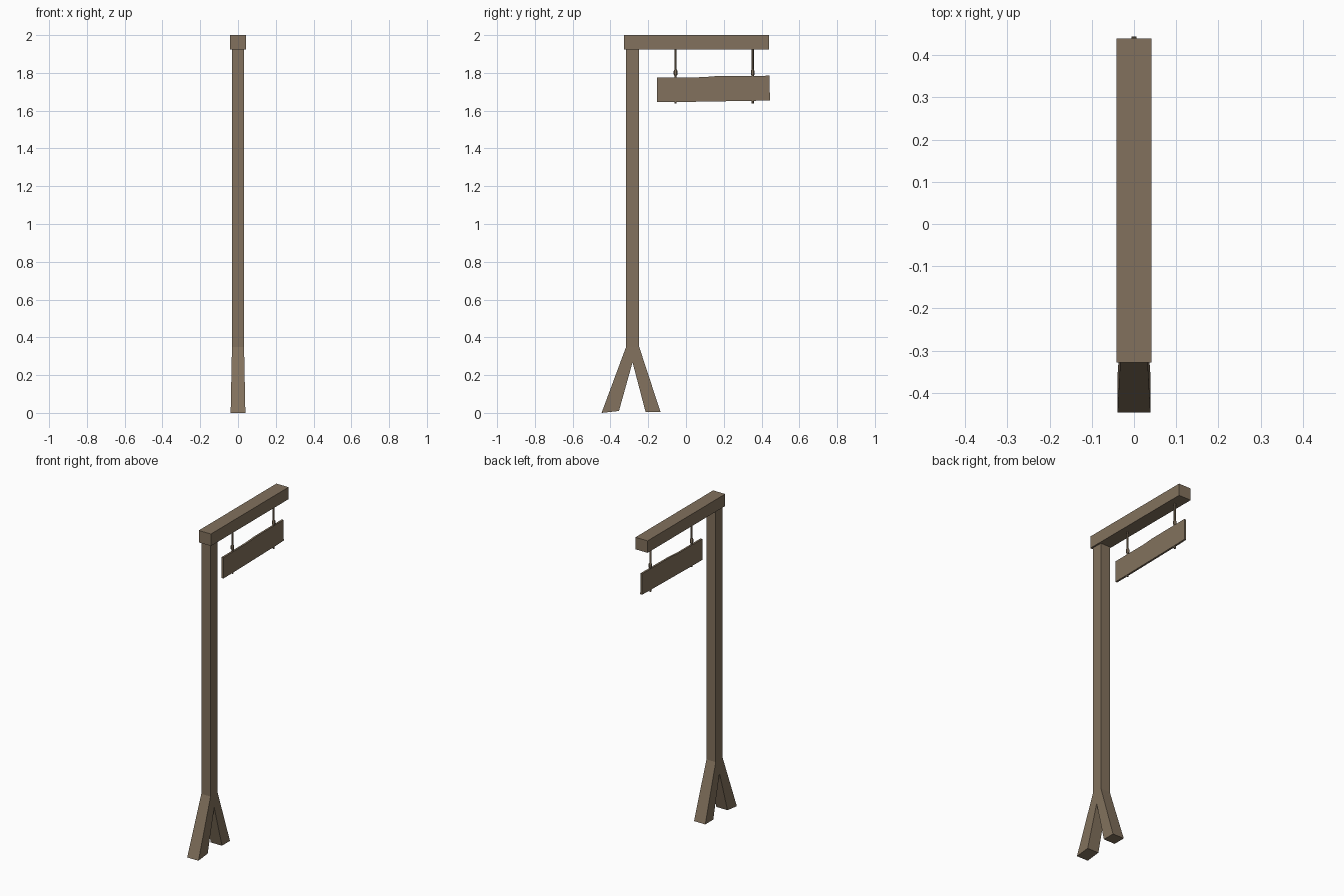
import bpy, bmesh

if "Cube" in bpy.data.objects:
    bpy.data.objects.remove(bpy.data.objects["Cube"])

wood = bpy.data.materials.new("weathered_wood")
wood.diffuse_color = (0.225, 0.167, 0.110, 1)
wood.use_nodes = True
wood.node_tree.nodes["Principled BSDF"].inputs["Base Color"].default_value = wood.diffuse_color


def finish(name, bm):
    bmesh.ops.recalc_face_normals(bm, faces=bm.faces)
    me = bpy.data.meshes.new(name)
    bm.to_mesh(me)
    bm.free()
    me.materials.append(wood)
    ob = bpy.data.objects.new(name, me)
    bpy.context.collection.objects.link(ob)
    return ob


def slab(name, profile, half_width):
    """Side profile of (y, z) points, spread to +-half_width(z) in x."""
    bm = bmesh.new()
    left, right = [[bm.verts.new((s * half_width(z), y, z)) for y, z in profile]
                   for s in (-1, 1)]
    bm.faces.new(left)
    bm.faces.new(right[::-1])
    n = len(profile)
    for i in range(n):
        j = (i + 1) % n
        bm.faces.new((left[i], right[i], right[j], left[j]))
    return finish(name, bm)


def box(name, y0, y1, z0, z1, hw):
    return slab(name, [(y0, z0), (y1, z0), (y1, z1), (y0, z1)], lambda z: hw)


def rod(name, y, sections):
    """Six-sided turned rod through (radius, z) sections."""
    bm = bmesh.new()
    rings = []
    for r, z in sections:
        ring = bmesh.ops.create_circle(bm, segments=6, radius=r)["verts"]
        for v in ring:
            v.co.y += y
            v.co.z = z
        rings.append(ring)
    for a, b in zip(rings, rings[1:]):
        for i in range(6):
            j = (i + 1) % 6
            bm.faces.new((a[i], a[j], b[j], b[i]))
    bm.faces.new(rings[0])
    bm.faces.new(rings[-1])
    return finish(name, bm)


# upright post and top beam
box("post", -0.317, -0.248, 0.35, 1.925, 0.032)
box("beam", -0.328, 0.44, 1.925, 2.0, 0.042)

# splayed two-legged foot, widening towards the ground
slab("forked_foot",
     [(-0.317, 0.35), (-0.447, 0.0), (-0.355, 0.01), (-0.283, 0.268),
      (-0.214, 0.005), (-0.135, 0.005), (-0.248, 0.35)],
     lambda z: 0.039 - 0.02 * z)

# slightly crooked hanging board
slab("sign_board",
     [(-0.153, 1.645), (-0.02, 1.646), (0.40, 1.653), (0.444, 1.655),
      (0.442, 1.785), (0.16, 1.783), (0.09, 1.777), (-0.153, 1.776)],
     lambda z: 0.006)

# hanging rods with small knots, passing through the board
for label, y in (("inner", -0.055), ("outer", 0.353)):
    rod(label + "_hanger", y,
        [(0.006, 1.638), (0.006, 1.785), (0.010, 1.792), (0.010, 1.81),
         (0.006, 1.818), (0.006, 1.93)])
